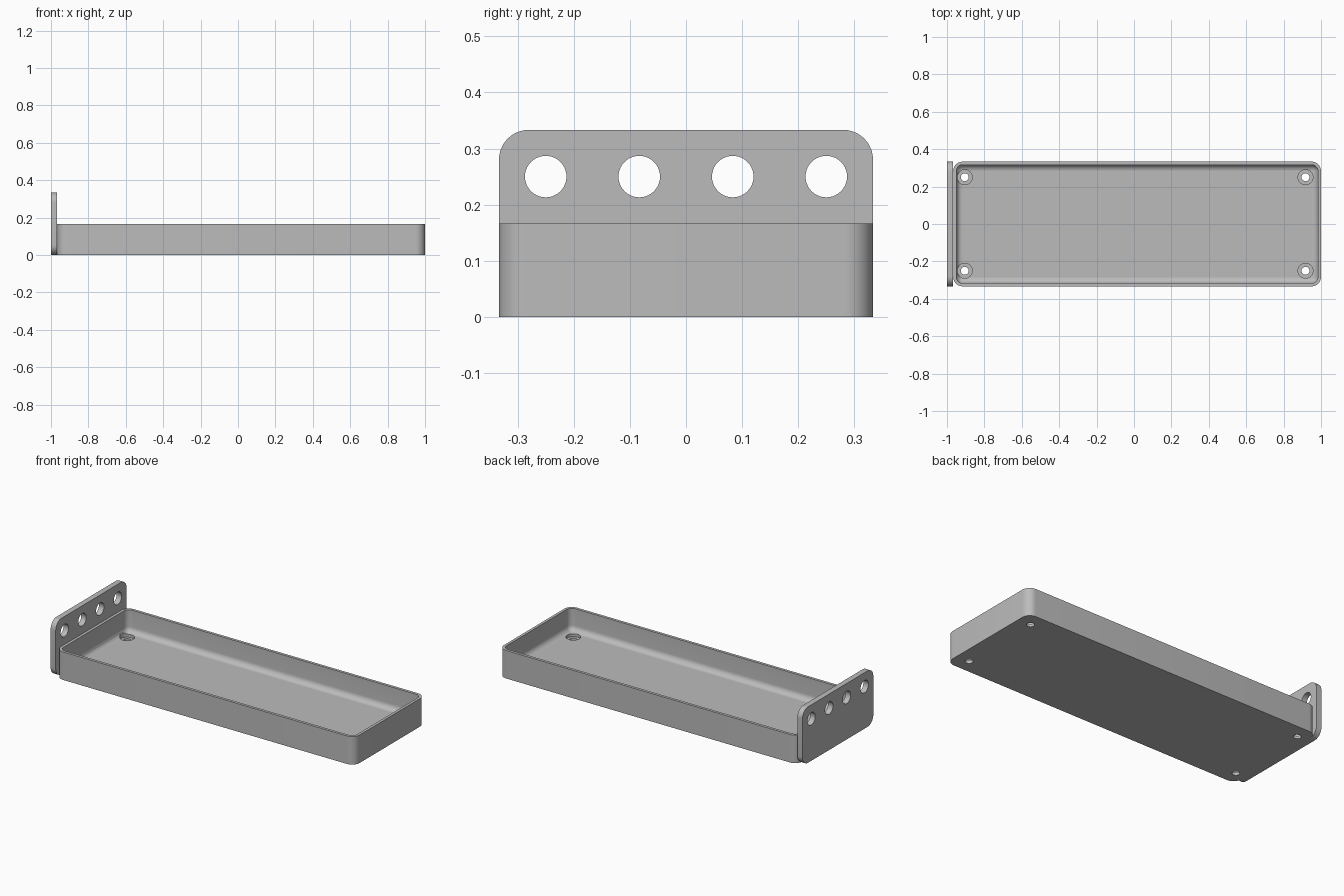
import bpy
import bmesh
from math import sin, cos, pi
from mathutils import Matrix, Vector

default = bpy.data.objects.get("Cube")
if default:
    bpy.data.objects.remove(default)

UNIT = 1 / 60          # all sizes below are multiples of this
WIDTH = 40 * UNIT
PANEL_X = -1 + 2 * UNIT
TRAY_H = 10 * UNIT
FLOOR = 2 * UNIT
WALL = UNIT
FILLET = 2 * UNIT

grey = bpy.data.materials.new("plain grey")
grey.use_nodes = True
colour = (0.5, 0.5, 0.5, 1)
grey.diffuse_color = colour
grey.node_tree.nodes["Principled BSDF"].inputs["Base Color"].default_value = colour


def rounded_rect(w, h, r, steps=10):
    """Outline of a centred rounded rectangle, counter-clockwise."""
    pts = []
    for i, (sx, sy) in enumerate([(1, 1), (-1, 1), (-1, -1), (1, -1)]):
        for k in range(steps + 1):
            a = (i + k / steps) * pi / 2
            pts.append((sx * (w / 2 - r) + r * cos(a), sy * (h / 2 - r) + r * sin(a)))
    return pts


def loft(name, rings):
    """Skin a closed solid through successive rings of points."""
    bm = bmesh.new()
    loops = [[bm.verts.new(p) for p in ring] for ring in rings]
    n = len(loops[0])
    for a, b in zip(loops, loops[1:]):
        for i in range(n):
            j = (i + 1) % n
            bm.faces.new((a[i], a[j], b[j], b[i]))
    bm.faces.new(loops[0][::-1])
    bm.faces.new(loops[-1])
    bmesh.ops.recalc_face_normals(bm, faces=bm.faces)
    mesh = bpy.data.meshes.new(name)
    bm.to_mesh(mesh)
    bm.free()
    obj = bpy.data.objects.new(name, mesh)
    bpy.context.collection.objects.link(obj)
    mesh.materials.append(grey)
    return obj


def drill(obj, holes):
    """Cut cylinders (centre, radius, depth, rotation) and shade the result."""
    bpy.context.view_layer.objects.active = obj
    for centre, radius, depth, rot in holes:
        bm = bmesh.new()
        bmesh.ops.create_cone(bm, cap_ends=True, segments=40, radius1=radius, radius2=radius,
                              depth=depth, matrix=Matrix.Translation(Vector(centre)) @ rot)
        mesh = bpy.data.meshes.new("hole_cutter")
        bm.to_mesh(mesh)
        bm.free()
        mesh.materials.append(grey)
        cutter = bpy.data.objects.new("hole_cutter", mesh)
        cutter.hide_render = True
        bpy.context.collection.objects.link(cutter)
        mod = obj.modifiers.new("hole", "BOOLEAN")
        mod.operation = "DIFFERENCE"
        mod.solver = "EXACT"
        mod.object = cutter
        bpy.ops.object.modifier_apply(modifier=mod.name)
        bpy.data.objects.remove(cutter)
    bpy.ops.object.select_all(action="DESELECT")
    obj.select_set(True)
    bpy.ops.object.shade_smooth_by_angle(angle=pi / 6)


# Tray: outer wall, rim, inner wall and a rounded transition into the floor
def tray_ring(inset, z):
    r = max(3 * UNIT - inset, 0.002)
    outline = rounded_rect(1 - PANEL_X - 2 * inset, WIDTH - 2 * inset, r)
    return [(x + (1 + PANEL_X) / 2, y, z) for x, y in outline]


rings = [tray_ring(0, 0), tray_ring(0, TRAY_H), tray_ring(WALL, TRAY_H)]
for k in range(9):
    a = k / 8 * pi / 2
    rings.append(tray_ring(WALL + FILLET * (1 - cos(a)), FLOOR + FILLET * (1 - sin(a))))
tray = loft("tray", rings)

# Counterbored screw holes in the tray corners
upright = Matrix.Identity(4)
screw_holes = []
for x in (-0.905, 0.917):
    for y in (-0.25, 0.25):
        screw_holes.append(((x, y, 0), 0.021, 0.2, upright))
        screw_holes.append(((x, y, UNIT + 0.05), 0.04, 0.1, upright))
drill(tray, screw_holes)

# End panel with a row of four round holes
panel_outline = rounded_rect(WIDTH, 20 * UNIT, 3.2 * UNIT)
panel = loft("end_panel", [[(x, y, z + 10 * UNIT) for y, z in panel_outline]
                           for x in (-1, PANEL_X)])
sideways = Matrix.Rotation(pi / 2, 4, "Y")
drill(panel, [((-1, y * UNIT, 15 * UNIT), 0.037, 0.2, sideways) for y in (-15, -5, 5, 15)])
